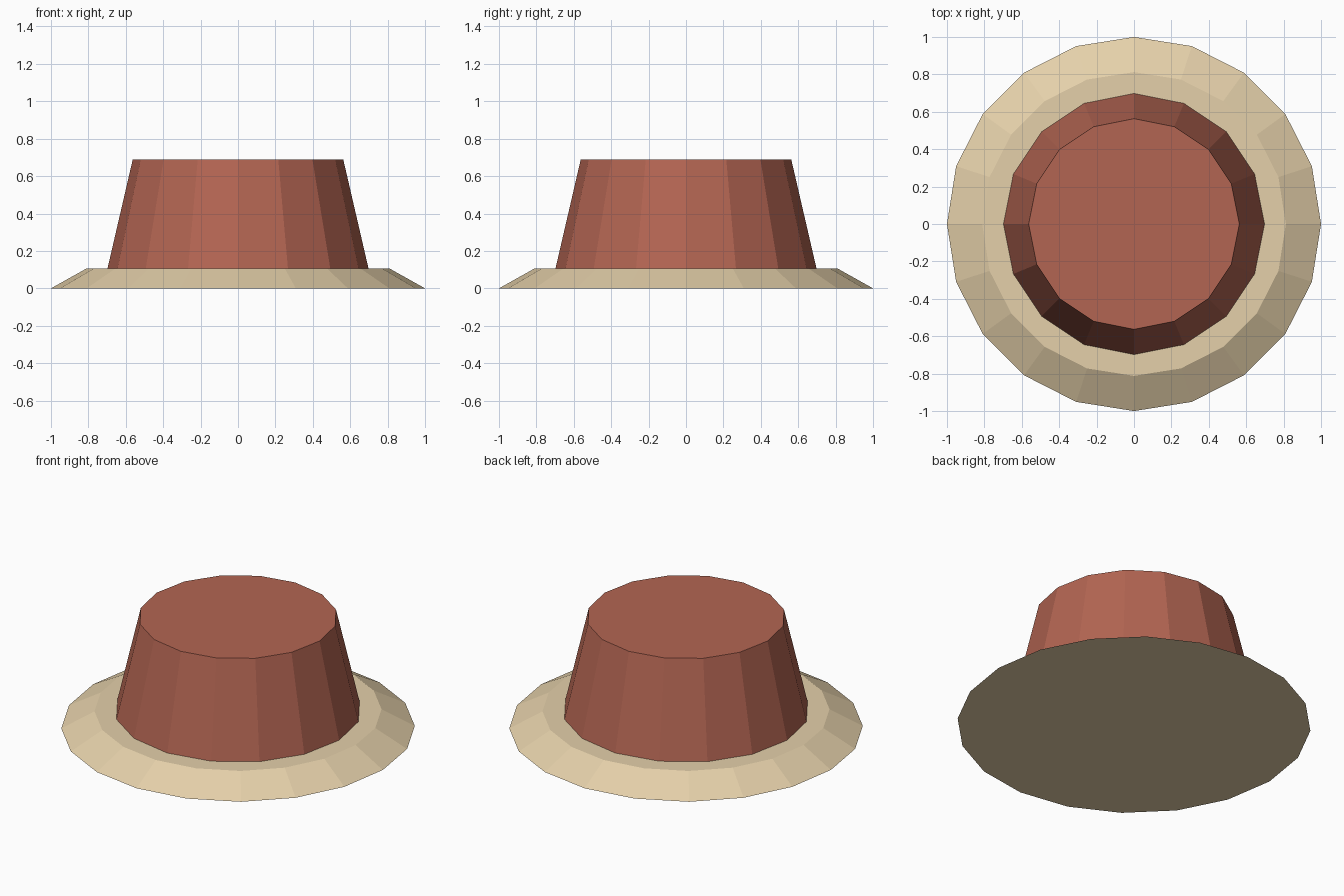
import bpy

if "Cube" in bpy.data.objects:
    bpy.data.objects.remove(bpy.data.objects["Cube"])


def frustum(name, sides, r_bottom, r_top, z0, z1, color):
    """Flat-shaded tapered prism from z0 to z1 with its own colour."""
    bpy.ops.mesh.primitive_cone_add(
        vertices=sides, radius1=r_bottom, radius2=r_top,
        depth=z1 - z0, location=(0, 0, (z0 + z1) / 2))
    obj = bpy.context.object
    obj.name = name
    mat = bpy.data.materials.new(name + "_colour")
    mat.diffuse_color = (*color, 1.0)
    mat.use_nodes = True
    mat.node_tree.nodes["Principled BSDF"].inputs["Base Color"].default_value = mat.diffuse_color
    obj.data.materials.append(mat)
    return obj


# Wide bevelled base rim
frustum("rim", 20, 1.0, 0.812, 0.0, 0.105, (0.78, 0.63, 0.40))

# Tapered body standing on the rim
frustum("body", 16, 0.698, 0.563, 0.105, 0.688, (0.45, 0.13, 0.085))
